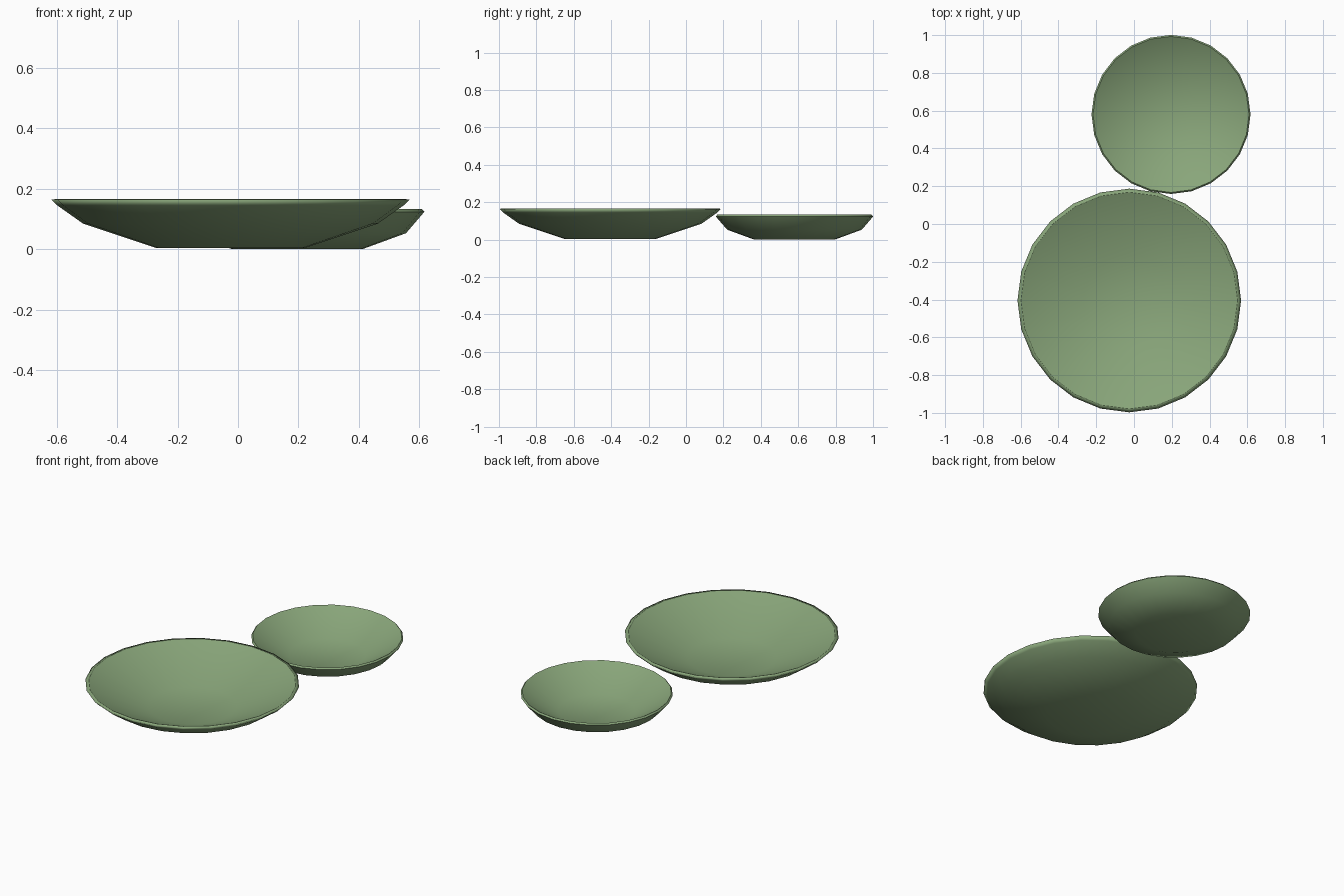
import bpy, bmesh, math

cube = bpy.data.objects.get("Cube")
if cube:
    bpy.data.objects.remove(cube, do_unlink=True)

# One green glaze for both dishes
glaze = bpy.data.materials.new("sage_green_glaze")
glaze.use_nodes = True
GREEN = (0.25, 0.38, 0.195, 1)
glaze.diffuse_color = GREEN
glaze.node_tree.nodes["Principled BSDF"].inputs["Base Color"].default_value = GREEN

SIDES = 24


def make_dish(name, center, profile, crisp_rings):
    """Revolve a (radius, height) profile running from foot, over the rim, to the inner floor."""
    bm = bmesh.new()
    rings = []
    for r, z in profile:
        angles = [math.tau * i / SIDES for i in range(SIDES)]
        rings.append([bm.verts.new((r * math.cos(a), r * math.sin(a), z)) for a in angles])
    for low, high in zip(rings, rings[1:]):
        for i in range(SIDES):
            j = (i + 1) % SIDES
            bm.faces.new((low[i], low[j], high[j], high[i]))
    bm.faces.new(list(reversed(rings[0])))
    bm.faces.new(rings[-1])
    bmesh.ops.recalc_face_normals(bm, faces=bm.faces)
    for face in bm.faces:
        face.smooth = True
    # Crisp lip between rim and bowl
    for k in crisp_rings:
        for i in range(SIDES):
            bm.edges.get((rings[k][i - 1], rings[k][i])).smooth = False
    mesh = bpy.data.meshes.new(name)
    bm.to_mesh(mesh)
    bm.free()
    mesh.materials.append(glaze)
    obj = bpy.data.objects.new(name, mesh)
    obj.location = (center[0], center[1], 0)
    bpy.context.collection.objects.link(obj)
    return obj


# Wide shallow plate in front, with a straight sloping bowl
make_dish("large_plate", (-0.025, -0.405), [
    (0.245, 0.004), (0.488, 0.085), (0.573, 0.145), (0.592, 0.164),
    (0.573, 0.167), (0.245, 0.025),
], [4])

# Smaller, deeper saucer behind
make_dish("small_saucer", (0.196, 0.58), [
    (0.215, 0.0), (0.36, 0.053), (0.421, 0.124), (0.413, 0.133),
    (0.212, 0.018),
], [2, 3])
